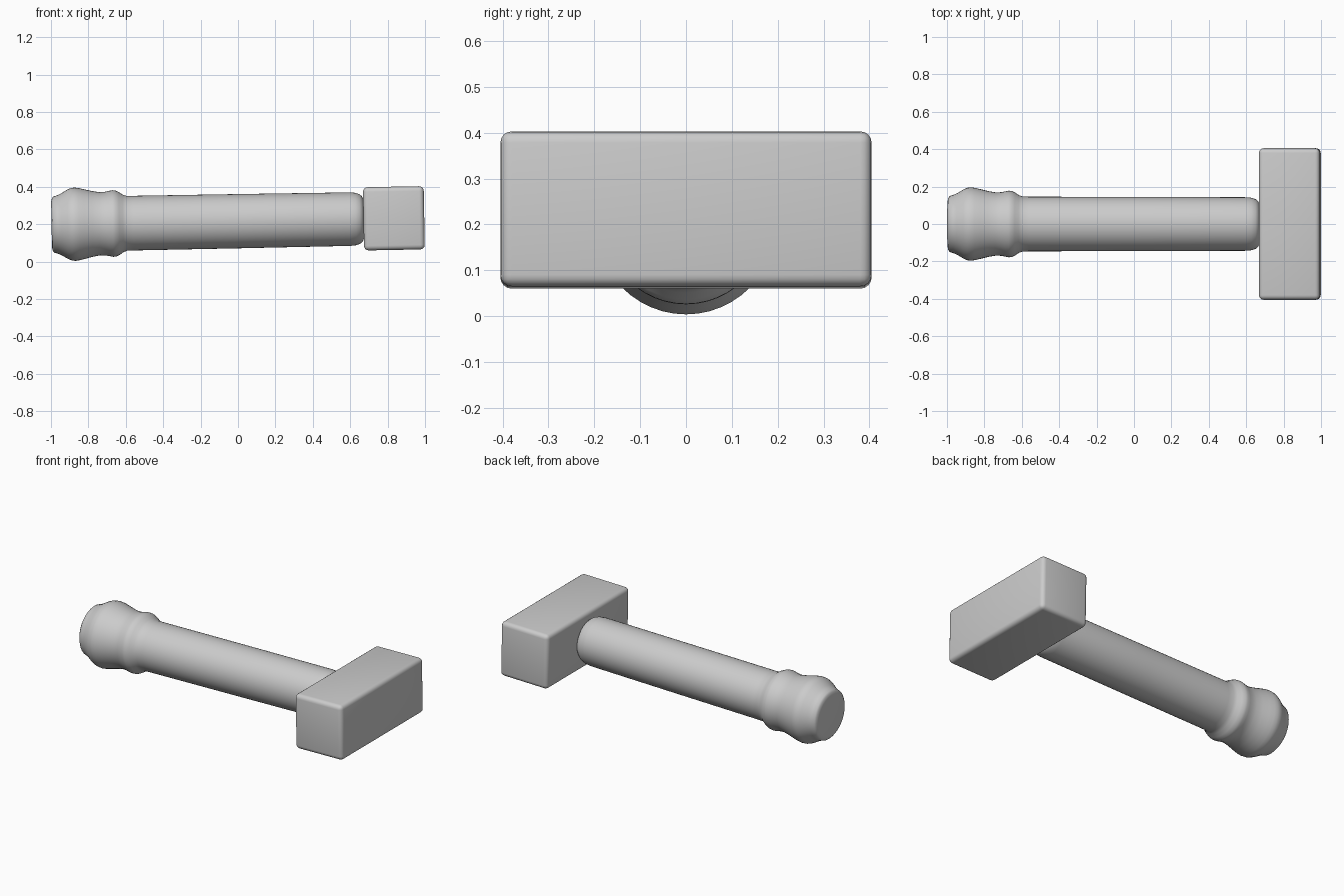
import bpy, bmesh, math
from mathutils import Matrix, Vector

if "Cube" in bpy.data.objects:
    bpy.data.objects.remove(bpy.data.objects["Cube"])

# The whole tool leans up very slightly towards the head
TILT = Matrix.Translation((0, 0, 0.216)) @ Matrix.Rotation(-0.0185, 4, 'Y')


def finish(name, bm):
    bmesh.ops.recalc_face_normals(bm, faces=bm.faces[:])
    bm.transform(TILT)
    mesh = bpy.data.meshes.new(name)
    bm.to_mesh(mesh)
    bm.free()
    obj = bpy.data.objects.new(name, mesh)
    bpy.context.collection.objects.link(obj)
    bpy.ops.object.select_all(action='DESELECT')
    obj.select_set(True)
    bpy.context.view_layer.objects.active = obj
    bpy.ops.object.shade_smooth_by_angle(angle=math.radians(40))
    return obj


def lathe(name, profile, sides=48):
    # Turns (x, radius) points around the x axis and caps both ends
    bm = bmesh.new()
    rings = []
    for x, r in profile:
        rings.append([bm.verts.new((x, r * math.cos(a), r * math.sin(a)))
                      for a in (2 * math.pi * i / sides for i in range(sides))])
    for a, b in zip(rings, rings[1:]):
        for i in range(sides):
            j = (i + 1) % sides
            bm.faces.new((a[i], a[j], b[j], b[i]))
    bm.faces.new(rings[0])
    bm.faces.new(rings[-1])
    return finish(name, bm)


# Handle: rounded pommel, waist, collar ridge, long shaft, tapered neck
lathe("handle", [
    (-0.997, 0.122), (-0.993, 0.140), (-0.985, 0.150), (-0.965, 0.156),
    (-0.945, 0.165), (-0.91, 0.186), (-0.89, 0.194), (-0.87, 0.196),
    (-0.85, 0.193), (-0.82, 0.186), (-0.78, 0.176), (-0.74, 0.169),
    (-0.71, 0.170), (-0.69, 0.174), (-0.67, 0.178), (-0.655, 0.177),
    (-0.635, 0.168), (-0.615, 0.154), (-0.595, 0.147), (-0.56, 0.146),
    (0.0, 0.145), (0.60, 0.143), (0.63, 0.140), (0.652, 0.132),
    (0.665, 0.121), (0.672, 0.105)])

# Head: block with softly rounded edges
bm = bmesh.new()
bmesh.ops.create_cube(bm, size=1.0)
bmesh.ops.scale(bm, vec=(0.325, 0.81, 0.338), verts=bm.verts)
bmesh.ops.translate(bm, vec=(0.8335, 0, 0), verts=bm.verts)
bmesh.ops.bevel(bm, geom=bm.edges[:], offset=0.025, segments=4,
                profile=0.5, affect='EDGES')
finish("head", bm)
